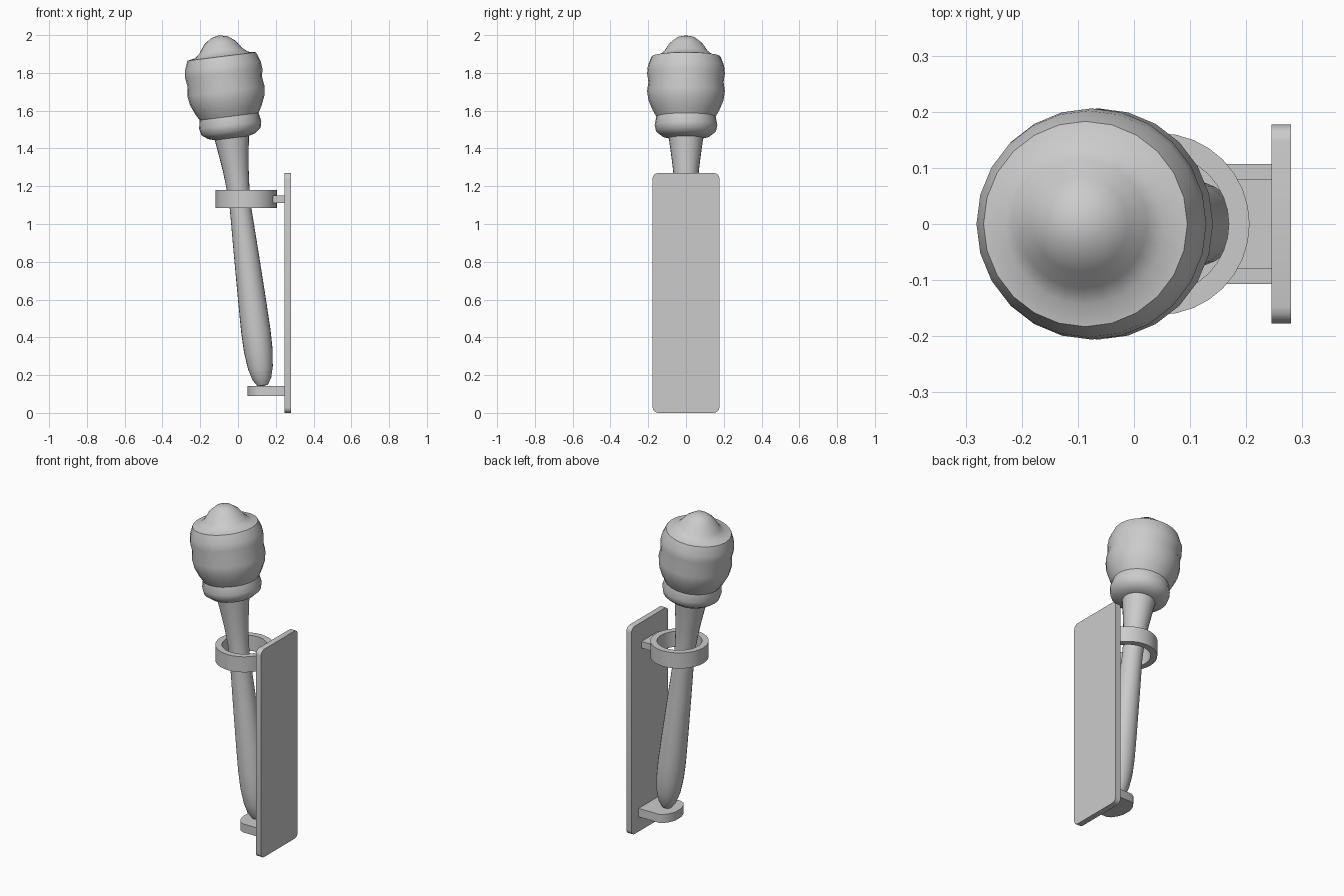
import bpy, bmesh, math
from mathutils import Matrix, Vector

if "Cube" in bpy.data.objects:
    bpy.data.objects.remove(bpy.data.objects["Cube"])

TILT = Matrix.Translation((0.131, 0, 0.14)) @ Matrix.Rotation(-math.radians(7.1), 4, 'Y')


def finish(name, bm, smooth=True, matrix=None):
    if matrix:
        bm.transform(matrix)
    bmesh.ops.recalc_face_normals(bm, faces=bm.faces)
    me = bpy.data.meshes.new(name)
    bm.to_mesh(me)
    bm.free()
    ob = bpy.data.objects.new(name, me)
    bpy.context.collection.objects.link(ob)
    if smooth:
        bpy.ops.object.select_all(action='DESELECT')
        bpy.context.view_layer.objects.active = ob
        ob.select_set(True)
        bpy.ops.object.shade_smooth_by_angle(angle=math.radians(40))
    return ob


def lathe(name, profile, steps, matrix, closed=False):
    bm = bmesh.new()
    vs = [bm.verts.new((r, 0, z)) for r, z in profile]
    es = [bm.edges.new(p) for p in zip(vs, vs[1:])]
    if closed:
        es.append(bm.edges.new((vs[-1], vs[0])))
    bmesh.ops.spin(bm, geom=vs + es, axis=(0, 0, 1), cent=(0, 0, 0),
                   angle=math.tau, steps=steps, use_duplicate=False)
    bmesh.ops.remove_doubles(bm, verts=bm.verts, dist=1e-4)
    return finish(name, bm, True, matrix)


def slab(name, outline, vec):
    bm = bmesh.new()
    f = bm.faces.new([bm.verts.new(p) for p in outline])
    g = bmesh.ops.extrude_face_region(bm, geom=[f], use_keep_orig=True)
    bmesh.ops.translate(bm, verts=[v for v in g['geom'] if isinstance(v, bmesh.types.BMVert)],
                        vec=Vector(vec))
    return finish(name, bm)


def rounded_rect(a0, a1, b0, b1, r, n=4):
    pts = []
    for i, (a, b) in enumerate([(a1 - r, b1 - r), (a0 + r, b1 - r), (a0 + r, b0 + r), (a1 - r, b0 + r)]):
        for k in range(n + 1):
            t = math.pi / 2 * (i + k / n)
            pts.append((a + r * math.cos(t), b + r * math.sin(t)))
    return pts


# Tilted torch handle
lathe("handle", [(0, 0), (0.028, 0.006), (0.05, 0.04), (0.066, 0.10), (0.076, 0.19),
                 (0.078, 0.29), (0.074, 0.45), (0.066, 0.70), (0.057, 0.95), (0.059, 1.04),
                 (0.069, 1.16), (0.082, 1.26), (0.092, 1.33), (0, 1.34)], 24, TILT)

# Wrapped torch head with lower collar and domed top
lathe("head", [(0, 1.325), (0.09, 1.325), (0.125, 1.335), (0.158, 1.36), (0.166, 1.395),
               (0.157, 1.44), (0.177, 1.475), (0.198, 1.525), (0.206, 1.575), (0.199, 1.625),
               (0.206, 1.67), (0.202, 1.71), (0.183, 1.76), (0.143, 1.768), (0.115, 1.79),
               (0.085, 1.833), (0.045, 1.863), (0, 1.873)], 24, TILT)

# Wall plate
slab("wall_plate", [(0.245, y, z) for y, z in rounded_rect(-0.177, 0.177, 0, 1.27, 0.03)],
     (0.035, 0, 0))

# Holding ring and its bracket
lathe("holder_ring", [(0.162, 1.085), (0.162, 1.18), (0.125, 1.18), (0.125, 1.085)], 32,
      Matrix.Translation((0.044, 0, 0)), closed=True)
slab("ring_bracket", [(0.18, -0.08, 1.112), (0.25, -0.08, 1.112),
                      (0.25, 0.08, 1.112), (0.18, 0.08, 1.112)], (0, 0, 0.04))

# Foot shelf with softened front corners
slab("foot_shelf", [(0.25, -0.107, 0.09), (0.25, 0.107, 0.09), (0.11, 0.107, 0.09),
                    (0.085, 0.095, 0.09), (0.064, 0.065, 0.09), (0.051, 0.03, 0.09),
                    (0.051, -0.03, 0.09), (0.064, -0.065, 0.09), (0.085, -0.095, 0.09),
                    (0.11, -0.107, 0.09)], (0, 0, 0.052))
